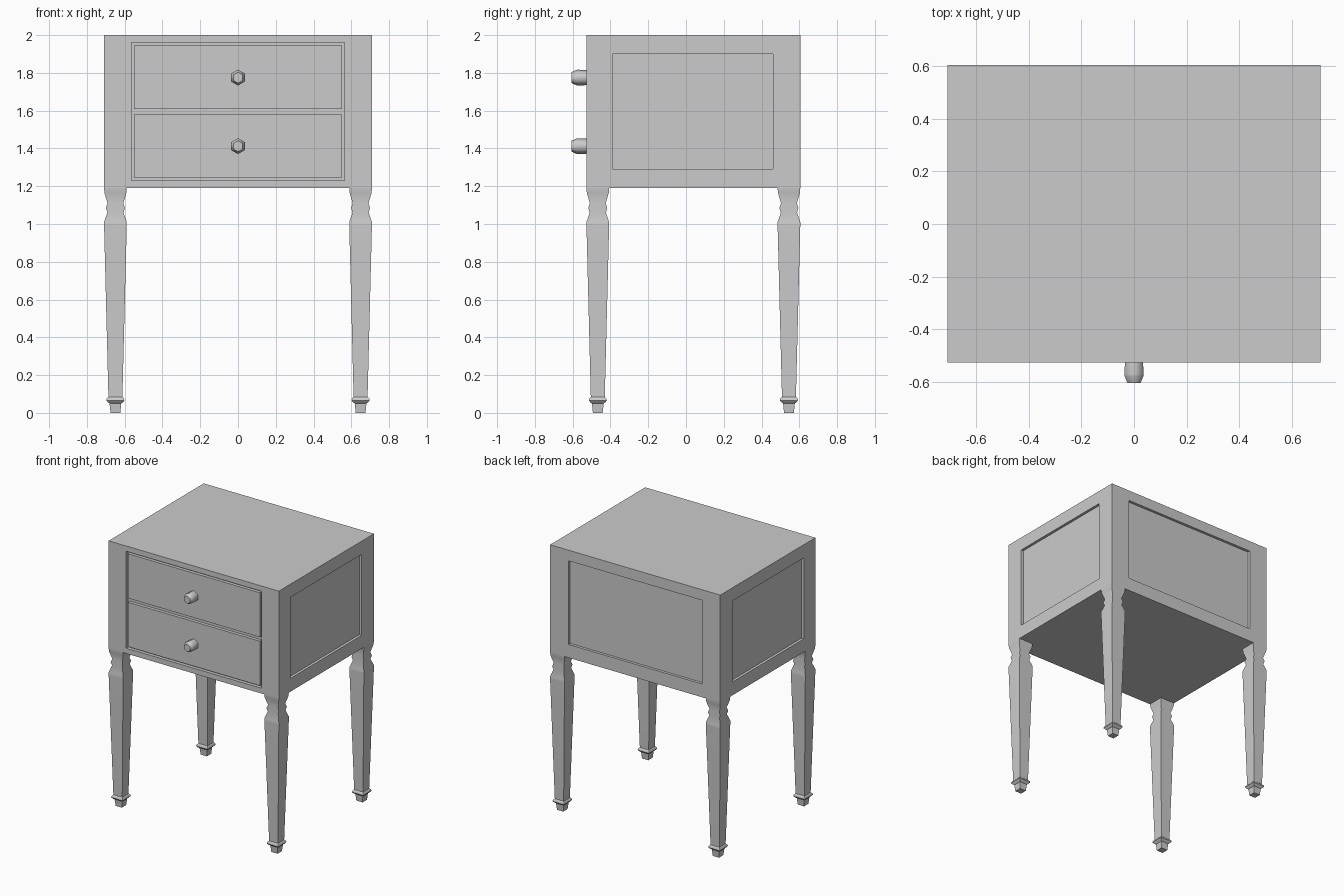
import bpy, bmesh
from math import sin, cos, pi, radians, sqrt

if "Cube" in bpy.data.objects:
    bpy.data.objects.remove(bpy.data.objects["Cube"])

FRONT, BACK, HALF_W, LOW, TOP = -0.527, 0.605, 0.709, 1.19, 2.0


def finish(name, bm, smooth=None):
    bmesh.ops.recalc_face_normals(bm, faces=bm.faces)
    me = bpy.data.meshes.new(name)
    bm.to_mesh(me)
    bm.free()
    ob = bpy.data.objects.new(name, me)
    bpy.context.collection.objects.link(ob)
    if smooth:
        bpy.ops.object.select_all(action='DESELECT')
        ob.select_set(True)
        bpy.context.view_layer.objects.active = ob
        bpy.ops.object.shade_smooth_by_angle(angle=radians(smooth))
    return ob


def box_bm(lo, hi):
    bm = bmesh.new()
    bmesh.ops.create_cube(bm, size=1)
    for v in bm.verts:
        v.co = [hi[i] if v.co[i] > 0 else lo[i] for i in range(3)]
    return bm


def recess(bm, axis, sign, ranges, depth):
    """Sink a rectangular panel into the box side facing sign*axis."""
    face = next(f for f in bm.faces if f.normal[axis] * sign > 0.9)
    mid = face.calc_center_median()
    bmesh.ops.inset_individual(bm, faces=[face], thickness=0.01)
    for v in face.verts:
        for a, (lo, hi) in ranges.items():
            v.co[a] = hi if v.co[a] > mid[a] else lo
    bmesh.ops.inset_individual(bm, faces=[face], thickness=0.0)
    for v in face.verts:
        v.co[axis] -= sign * depth


def loft(name, profile, sides, turn, place, smooth):
    """Stack polygon rings (radius, height) and map them into place."""
    bm = bmesh.new()
    rings = []
    for r, h in profile:
        angles = [turn + 2 * pi * i / sides for i in range(sides)]
        rings.append([bm.verts.new(place(r * cos(a), r * sin(a), h)) for a in angles])
    for a, b in zip(rings, rings[1:]):
        for i in range(sides):
            j = (i + 1) % sides
            bm.faces.new((a[i], a[j], b[j], b[i]))
    bm.faces.new(rings[0])
    bm.faces.new(rings[-1])
    return finish(name, bm, smooth)


# Cabinet body with sunken drawer opening, side panels and back panel
bm = box_bm((-HALF_W, FRONT, LOW), (HALF_W, BACK, TOP))
bm.normal_update()
recess(bm, 1, -1, {0: (-0.565, 0.565), 2: (1.23, 1.96)}, 0.025)
bm.normal_update()
recess(bm, 1, 1, {0: (-0.555, 0.555), 2: (1.29, 1.92)}, 0.02)
for s in (-1, 1):
    bm.normal_update()
    recess(bm, 0, s, {1: (-0.39, 0.46), 2: (1.29, 1.90)}, 0.02)
finish("cabinet_body", bm)

# Drawer fronts and six-sided knobs
knob = [(0.04, 0.0), (0.042, 0.045), (0.041, 0.052), (0.029, 0.078)]
for label, lo, hi, kz in (("upper", 1.61, 1.945, 1.775), ("lower", 1.245, 1.58, 1.412)):
    finish(label + "_drawer", box_bm((-0.55, FRONT + 0.001, lo), (0.55, FRONT + 0.025, hi)))
    loft(label + "_knob", knob, 6, pi / 2,
         lambda x, y, h: (x, FRONT - h, kz + y), 62)

# Square turned legs with a small moulded foot: (half width, height)
leg = [(0.026, 0.0), (0.031, 0.05), (0.04, 0.056), (0.048, 0.066), (0.046, 0.076),
       (0.037, 0.085), (0.06, 0.99), (0.06, 1.01), (0.043, 1.06), (0.050, 1.085),
       (0.042, 1.11), (0.058, 1.165), (0.06, LOW)]
for side, cx in (("left", -0.649), ("right", 0.649)):
    for end, cy in (("front", FRONT + 0.06), ("back", BACK - 0.06)):
        loft(f"{end}_{side}_leg", [(w * sqrt(2), h) for w, h in leg], 4, pi / 4,
             lambda x, y, h: (cx + x, cy + y, h), 40)
